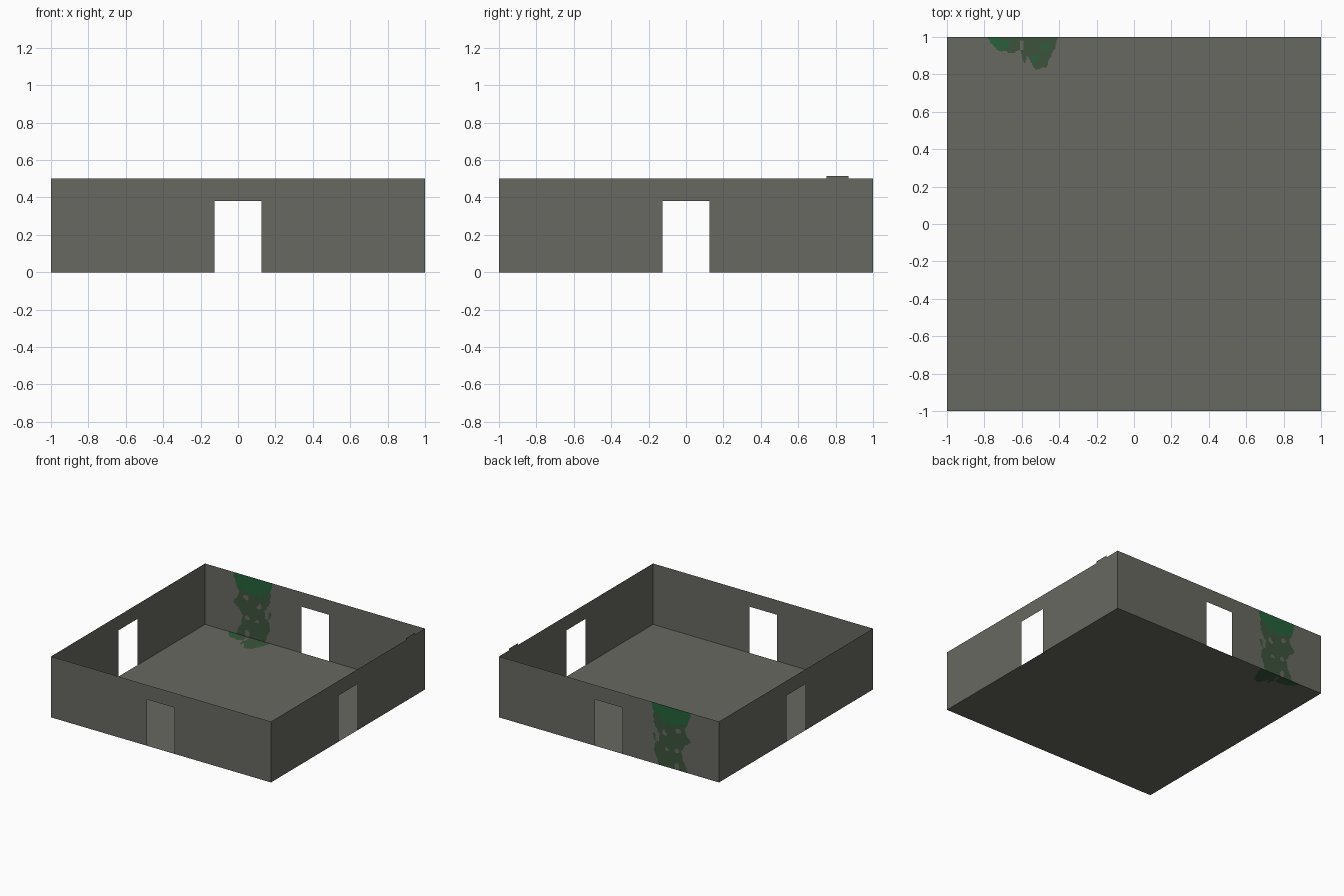
import bpy, bmesh
from mathutils import Vector, noise

if "Cube" in bpy.data.objects:
    bpy.data.objects.remove(bpy.data.objects["Cube"])


def material(name, rgb):
    m = bpy.data.materials.new(name)
    m.diffuse_color = (*rgb, 1)
    m.use_nodes = True
    m.node_tree.nodes["Principled BSDF"].inputs["Base Color"].default_value = m.diffuse_color
    return m


MATS = [material("grey stone", (0.140, 0.140, 0.120)),
        material("dark ivy", (0.048, 0.086, 0.048)),
        material("bright ivy", (0.019, 0.120, 0.045))]


def steps(a, b, d):
    n = round((b - a) / d)
    return [a + (b - a) * i / n for i in range(n + 1)]


def lerp(table, t):
    """Piecewise linear lookup in a list of (t, value)."""
    for (t0, v0), (t1, v1) in zip(table, table[1:]):
        if t <= t1:
            return v0 + (v1 - v0) * max(0, t - t0) / (t1 - t0)
    return table[-1][1]


def wobble(u, v, scale, seed):
    return noise.noise(Vector((u * scale, v * scale, seed)))


def panel(name, place, us, vs, hole=None, paint=None):
    """Flat sheet on grid lines us x vs, with an opening and painted cells."""
    bm = bmesh.new()
    grid = [[bm.verts.new(place(u, v)) for v in vs] for u in us]
    for i in range(len(us) - 1):
        for j in range(len(vs) - 1):
            u, v = (us[i] + us[i + 1]) / 2, (vs[j] + vs[j + 1]) / 2
            if hole and hole(u, v):
                continue
            f = bm.faces.new((grid[i][j], grid[i + 1][j],
                              grid[i + 1][j + 1], grid[i][j + 1]))
            if paint:
                f.material_index = paint(u, v)
    loose = [v for v in bm.verts if not v.link_faces]
    bmesh.ops.delete(bm, geom=loose, context='VERTS')
    me = bpy.data.meshes.new(name)
    bm.to_mesh(me)
    bm.free()
    for m in MATS:
        me.materials.append(m)
    ob = bpy.data.objects.new(name, me)
    bpy.context.collection.objects.link(ob)
    return ob


# ivy outlines: left and right edge by height on the wall
LEFT = [(0, -.72), (.05, -.70), (.10, -.67), (.17, -.665), (.22, -.69),
        (.26, -.74), (.30, -.71), (.36, -.69), (.42, -.73), (.5, -.745)]
RIGHT = [(0, -.45), (.06, -.43), (.12, -.405), (.18, -.43), (.24, -.40),
         (.29, -.44), (.34, -.41), (.40, -.40), (.5, -.39)]
# ivy depth across the floor, by x
DEPTH = [(-.79, 0), (-.77, .03), (-.73, .07), (-.66, .09), (-.61, .07),
         (-.60, .10), (-.585, .14), (-.57, .10), (-.55, .14), (-.53, .17),
         (-.47, .165), (-.45, .11), (-.42, .06), (-.41, 0)]


def wall_ivy(x, z):
    if not -.8 < x < -.36:
        return 0
    n = wobble(x, z, 28, 1)
    if not lerp(LEFT, z) - .018 * n < x < lerp(RIGHT, z) + .018 * n:
        return 0
    if z < .36 and wobble(x, z, 17, 5) > .42:      # gaps in the leaves
        return 0
    edge = .385 - .04 * (abs(x + .57) < .08) + .06 * wobble(x, z, 16, 9)
    return 2 if z > edge else 1


def floor_ivy(x, y):
    d = 1 - y
    if not -.79 < x < -.41 or d > lerp(DEPTH, x) + .012 * wobble(x, y, 30, 3):
        return 0
    if -.61 < x < -.59 and .02 < d < .07:
        return 0
    return 2 if x < -.72 or wobble(x, y, 18, 7) > .22 else 1


def doorway(u, v):
    return abs(u) < .125 and v < .38


# four walls, each a thin sheet with a doorway
U, V = [-1, -.125, .125, 1], [0, .38, .5]
panel("front_wall", lambda u, v: (u, -1, v), U, V, doorway)
panel("right_wall", lambda u, v: (1, u, v), U, V, doorway)
panel("left_wall", lambda u, v: (-1, -u, v), U, V, doorway)
panel("back_wall_with_ivy", lambda u, v: (u, 1, v),
      [-1] + steps(-.8, -.36, .005) + [-.125, .125, 1], steps(0, .5, .005),
      doorway, wall_ivy)

# floor with ivy creeping in from the back wall
panel("floor_with_ivy", lambda u, v: (u, v, 0),
      [-1] + steps(-.8, -.4, .005) + [1], [-1] + steps(.8, 1, .005),
      None, floor_ivy)

# small chipped stone standing proud of the right wall top
panel("wall_top_chip", lambda u, v: (1, u, v), [.75, .87], [.5, .515])
